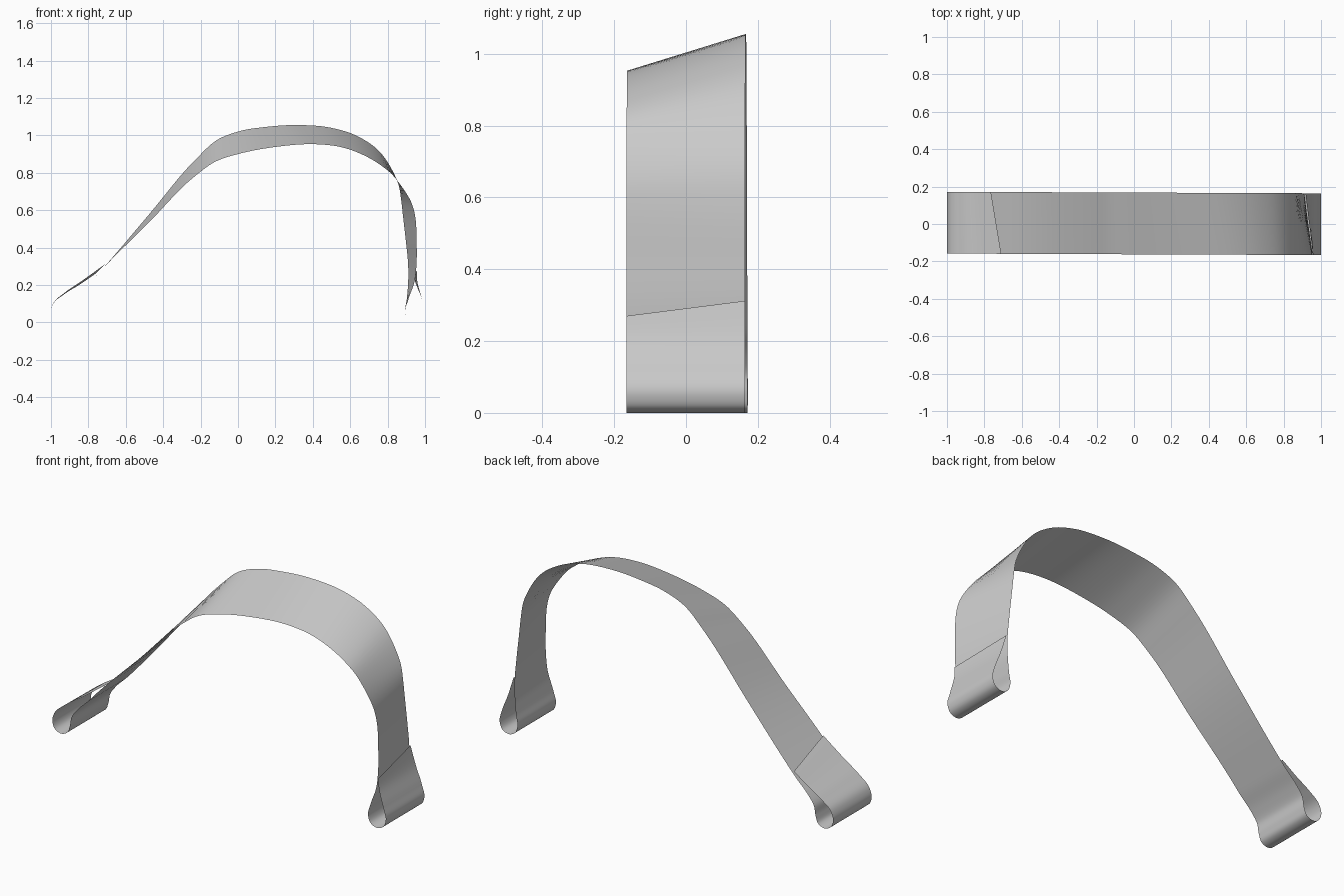
import bpy
import math
from mathutils import Vector

default_cube = bpy.data.objects.get("Cube")
if default_cube:
    bpy.data.objects.remove(default_cube, do_unlink=True)

HALF_WIDTH = 0.165
STEPS = 6


def make_material(name, colour):
    material = bpy.data.materials.new(name)
    material.use_nodes = True
    material.diffuse_color = colour
    shader = next(n for n in material.node_tree.nodes if n.type == 'BSDF_PRINCIPLED')
    shader.inputs["Base Color"].default_value = colour
    return material


def loop_bottom(centre_x, radius):
    """Half circle resting on the ground, the same along both strap edges."""
    stations = []
    for i in range(5):
        angle = math.pi * (1 + i / 4)
        x = centre_x + radius * math.cos(angle)
        z = radius + radius * math.sin(angle)
        stations.append((x, z, x, z))
    return stations


def smooth_path(stations, steps):
    """Chord-length cubic through the stations, front and back edge together."""
    points = [Vector(s) for s in stations]
    last = len(points) - 1
    chords = [(b - a).length for a, b in zip(points, points[1:])]
    slopes = [(b - a) / c for a, b, c in zip(points, points[1:], chords)]
    tangents = [slopes[0]]
    for i in range(1, last):
        before, after = chords[i - 1], chords[i]
        tangents.append((slopes[i - 1] * after + slopes[i] * before) / (before + after))
    tangents.append(slopes[-1])
    path = []
    for i in range(last):
        for k in range(steps):
            t = k / steps
            rise = t * t * (3 - 2 * t)
            leave = t * (1 - t) ** 2 * chords[i]
            arrive = t * t * (t - 1) * chords[i]
            path.append(points[i] * (1 - rise) + points[i + 1] * rise
                        + tangents[i] * leave + tangents[i + 1] * arrive)
    path.append(points[last])
    return path


def ribbon(name, path, material):
    """Thin sheet ruled between the back edge and the front edge."""
    verts, faces = [], []
    for back_x, back_z, front_x, front_z in path:
        for x, z, side in ((back_x, back_z, 1), (front_x, front_z, -1)):
            verts.append((x, side * HALF_WIDTH + 0.003 - 0.004 * x, z))
    for i in range(len(path) - 1):
        a = 2 * i
        faces.append((a, a + 1, a + 3, a + 2))
    mesh = bpy.data.meshes.new(name)
    mesh.from_pydata(verts, [], faces)
    mesh.materials.append(material)
    obj = bpy.data.objects.new(name, mesh)
    bpy.context.collection.objects.link(obj)
    for polygon in mesh.polygons:
        polygon.use_smooth = True
    return obj


# Stations are back x, back z, front x, front z
right_flap = [
    (-.765, .258, -.71, .312),
    (-.85, .2, -.83, .225),
    (-.93, .15, -.925, .16),
    (-.985, .103, -.985, .106),
]
ramp = [
    (-.885, .105, -.885, .105),
    (-.85, .155, -.85, .155),
    (-.78, .225, -.78, .225),
    (-.73, .28, -.73, .28),
    (-.48, .572, -.48, .53),
    (-.22, .878, -.22, .79),
]
crown = [
    (-.12, .97, -.12, .86),
    (0, 1.02, .02, .905),
    (.15, 1.045, .2, .938),
    (.33, 1.055, .4, .953),
    (.5, 1.04, .56, .935),
    (.65, .99, .69, .885),
    (.76, .91, .78, .828),
]
leg = [
    (.85, .76, .85, .76),
    (.873, .65, .925, .645),
    (.882, .57, .945, .58),
    (.898, .43, .955, .43),
    (.91, .3, .953, .29),
    (.91, .22, .943, .215),
    (.902, .12, .91, .12),
]
left_flap = [
    (.985, .12, .985, .12),
    (.95, .21, .96, .21),
    (.917, .312, .957, .27),
]

strap_grey = make_material("strap grey", (0.6, 0.6, 0.6, 1))
stations = (right_flap + loop_bottom(-.948, .052) + ramp + crown
            + leg + loop_bottom(.947, .053) + left_flap)
ribbon("strap", smooth_path(stations, STEPS), strap_grey)
